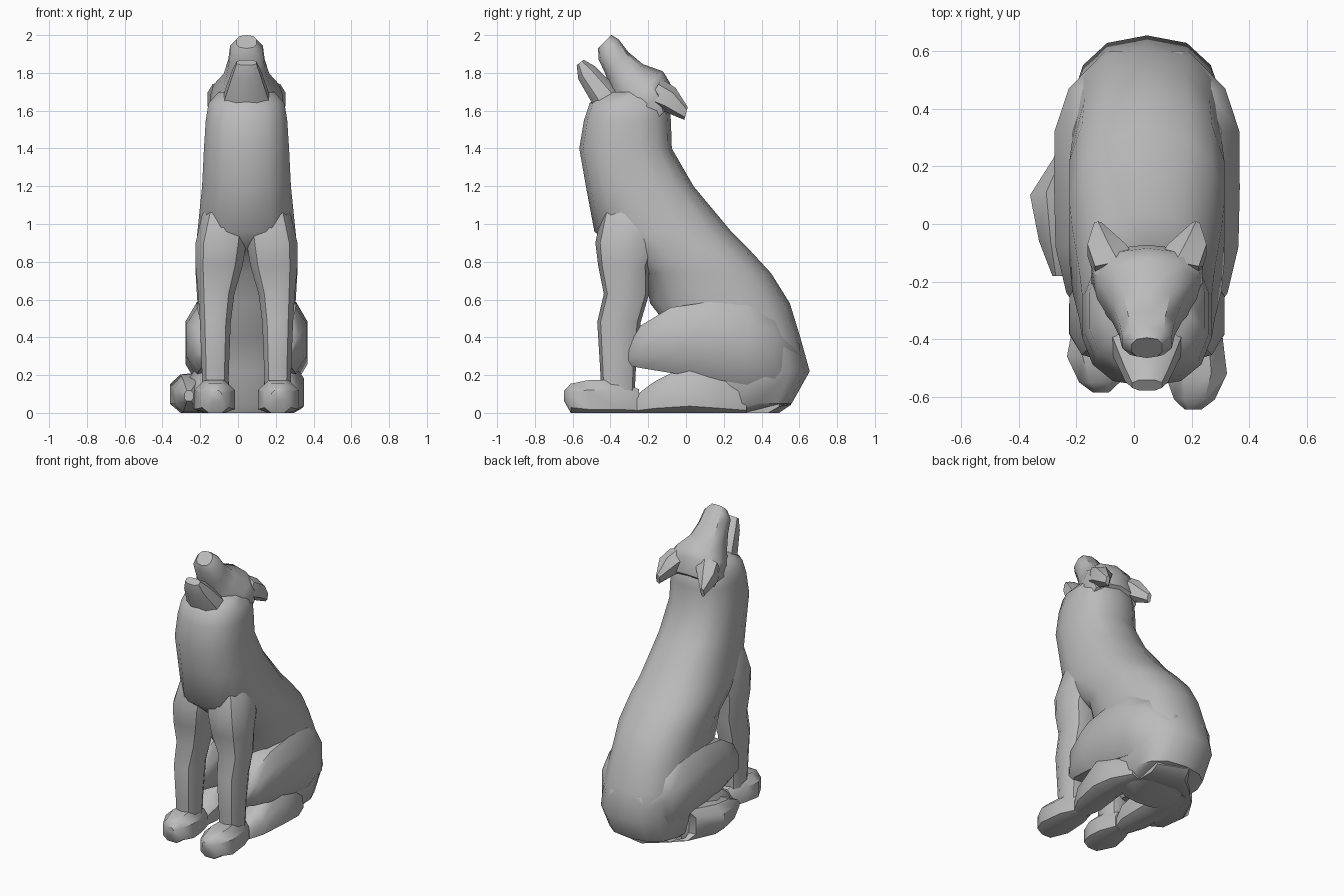
import bpy, bmesh, math
from mathutils import Vector

cube = bpy.data.objects.get("Cube")
if cube:
    bpy.data.objects.remove(cube)

MID = 0.045  # centre line of the animal

fur = bpy.data.materials.new("grey fur")
fur.use_nodes = True
GREY = (0.5, 0.5, 0.5, 1)
fur.diffuse_color = GREY
fur.node_tree.nodes["Principled BSDF"].inputs["Base Color"].default_value = GREY


def rounded(value):
    """Slightly boxy circle coordinate."""
    return math.copysign(abs(value) ** 0.8, value)


def loft(name, sections, sides=10, angle=40):
    """Skin rings given as (x, y, z, half width, half depth, pitch, yaw)."""
    bm = bmesh.new()
    rings = []
    for x, y, z, width, depth, pitch, yaw in sections:
        p, w = math.radians(pitch), math.radians(yaw)
        across = Vector((math.cos(w), math.sin(w), 0))
        up = Vector((-math.sin(w) * math.cos(p), math.cos(w) * math.cos(p), math.sin(p)))
        ring = []
        for i in range(sides):
            a = math.tau * (i + 0.5) / sides
            co = Vector((x, y, z)) + across * width * rounded(math.cos(a))
            co += up * depth * rounded(math.sin(a))
            co.z = max(co.z, 0)
            ring.append(bm.verts.new(co))
        rings.append(ring)
    for lower, upper in zip(rings, rings[1:]):
        for i in range(sides):
            j = (i + 1) % sides
            bm.faces.new((lower[i], lower[j], upper[j], upper[i]))
    bm.faces.new(rings[0][::-1])
    bm.faces.new(rings[-1])
    bmesh.ops.recalc_face_normals(bm, faces=bm.faces)
    mesh = bpy.data.meshes.new(name)
    bm.to_mesh(mesh)
    bm.free()
    mesh.materials.append(fur)
    obj = bpy.data.objects.new(name, mesh)
    bpy.context.collection.objects.link(obj)
    bpy.ops.object.select_all(action="DESELECT")
    obj.select_set(True)
    bpy.context.view_layer.objects.active = obj
    bpy.ops.object.shade_smooth_by_angle(angle=math.radians(angle))


# Torso: height, front edge, back edge, half width
torso = [(0, .08, .36, .2), (.05, .05, .56, .25), (.22, 0, .655, .27), (.4, -.05, .605, .28),
         (.58, -.19, .55, .265), (.74, -.22, .45, .275), (.87, -.38, .33, .275),
         (.96, -.485, .24, .265), (1.2, -.53, .04, .24), (1.4, -.565, -.075, .23),
         (1.55, -.54, -.08, .22), (1.64, -.51, -.09, .205), (1.7, -.42, -.14, .15)]
loft("torso", [(MID, (f + b) / 2, z, w, (b - f) / 2, 0, 0) for z, f, b, w in torso], 14, 45)

# Head with the raised upper muzzle, and the open lower jaw
loft("head", [(MID, y, z, w, d, 45, 0) for y, z, w, d in
              [(-.15, 1.56, .17, .11), (-.19, 1.64, .2, .15), (-.235, 1.695, .18, .16),
               (-.31, 1.765, .125, .115), (-.365, 1.85, .1, .085),
               (-.41, 1.925, .09, .075), (-.43, 1.965, .055, .05)]], 10)
loft("lower_jaw", [(MID, y, z, w, d, 37, 0) for y, z, w, d in
                   [(-.36, 1.56, .16, .12), (-.44, 1.69, .12, .08),
                    (-.525, 1.8, .08, .06), (-.56, 1.855, .055, .025)]], 8)

for side, label in ((1, "left"), (-1, "right")):
    def mirrored(part, rows, sides=8):
        loft(f"{label}_{part}",
             [(MID + side * x, y, z, w, d, p, 0) for x, y, z, w, d, p in rows], sides)

    # Ear swept back and outwards
    mirrored("ear", [(.1, -.17, 1.7, .09, .08, 60), (.14, -.09, 1.66, .075, .07, 60),
                     (.17, 0, 1.585, .015, .035, 75)], 6)
    # Foreleg blending up into the chest and shoulder
    mirrored("foreleg", [(.165, -.36, .04, .07, .085, 0), (.165, -.36, .24, .075, .095, 0),
                         (.165, -.355, .48, .085, .115, 0), (.16, -.315, .63, .1, .12, 0),
                         (.145, -.33, .78, .13, .135, 0), (.135, -.315, .9, .14, .165, 0),
                         (.11, -.28, 1.05, .13, .17, 0), (.08, -.25, 1.2, .08, .14, 0)], 10)
    # Front paw, the left one set further forward
    reach = -.04 if side > 0 else .02
    mirrored("front_paw", [(.16, -.25, .05, .06, .08, 90), (.165, -.36, .07, .1, .11, 90),
                           (.17, -.48 + reach, .07, .115, .11, 90),
                           (.165, -.57 + reach, .07, .075, .09, 90),
                           (.16, -.605 + reach, .09, .03, .03, 90)])
    # Folded thigh blending into the rump
    mirrored("thigh", [(.19, -.31, .3, .04, .05, 90), (.2, -.24, .35, .085, .12, 90),
                       (.205, -.08, .385, .12, .185, 90), (.205, .12, .385, .125, .215, 90),
                       (.195, .32, .36, .135, .225, 90), (.15, .47, .32, .13, .2, 90),
                       (.08, .6, .26, .07, .11, 90)])
    # Flat hind foot
    mirrored("hind_foot", [(.17, -.26, .04, .06, .06, 90), (.18, -.17, .07, .1, .1, 90),
                           (.2, .02, .11, .11, .16, 90), (.2, .18, .08, .1, .12, 90),
                           (.16, .32, .06, .08, .1, 90)])

# Tail curled forward around the right side
loft("tail", [(.22, .38, .07, .12, .08, 90, 90), (-.02, .43, .09, .14, .1, 90, 75),
              (-.18, .34, .1, .12, .12, 90, 45), (-.25, .12, .1, .12, .11, 90, 10),
              (-.25, -.06, .09, .085, .09, 90, 0), (-.26, -.18, .09, .025, .03, 90, 0)], 8)
